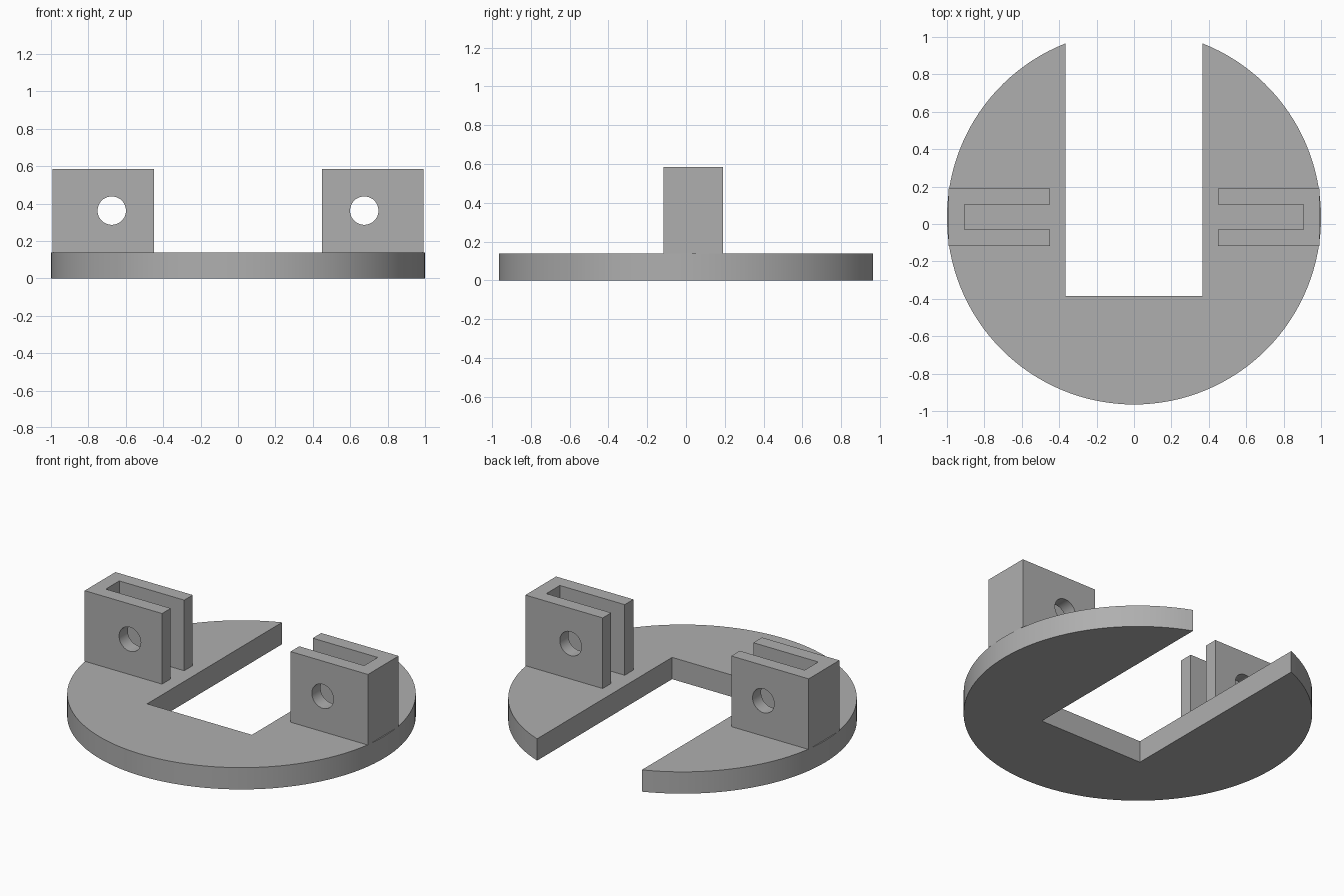
import bpy
import bmesh
from math import asin, cos, sin, pi, radians

cube = bpy.data.objects.get("Cube")
if cube:
    bpy.data.objects.remove(cube, do_unlink=True)

grey = bpy.data.materials.new("plain grey")
grey.use_nodes = True
grey.diffuse_color = (0.43, 0.43, 0.43, 1)
grey.node_tree.nodes["Principled BSDF"].inputs["Base Color"].default_value = grey.diffuse_color

CENTRE_Y = 0.035
PLATE_TOP = 0.138
SLOT_HALF = 0.367


def extrude_profile(name, points, bottom, top):
    """Solid made by raising a flat outline from bottom to top."""
    bm = bmesh.new()
    face = bm.faces.new([bm.verts.new((x, y, bottom)) for x, y in points])
    raised = bmesh.ops.extrude_face_region(bm, geom=[face])["geom"]
    verts = [v for v in raised if isinstance(v, bmesh.types.BMVert)]
    bmesh.ops.translate(bm, verts=verts, vec=(0, 0, top - bottom))
    bmesh.ops.recalc_face_normals(bm, faces=bm.faces)
    mesh = bpy.data.meshes.new(name)
    bm.to_mesh(mesh)
    bm.free()
    mesh.materials.append(grey)
    obj = bpy.data.objects.new(name, mesh)
    bpy.context.collection.objects.link(obj)
    return obj


def smooth(obj):
    bpy.ops.object.select_all(action="DESELECT")
    obj.select_set(True)
    bpy.context.view_layer.objects.active = obj
    bpy.ops.object.shade_smooth_by_angle(angle=radians(30))


# Round base plate with a rectangular slot open to the back
start = pi / 2 + asin(SLOT_HALF)
sweep = 2 * pi - 2 * asin(SLOT_HALF)
steps = 112
outline = [(cos(start + sweep * i / steps), CENTRE_Y + sin(start + sweep * i / steps))
           for i in range(steps + 1)]
outline += [(SLOT_HALF, -0.385), (-SLOT_HALF, -0.385)]
smooth(extrude_profile("base_plate", outline, 0, PLATE_TOP))

# Pair of U-shaped brackets, open towards the middle, each with a pin hole
for side, label in ((1, "left"), (-1, "right")):
    inner, outer, web = 0.45, 0.992, 0.905
    front, back, gap_front, gap_back = -0.117, 0.19, -0.03, 0.105
    profile = [(inner, front), (outer, front), (outer, back), (inner, back),
               (inner, gap_back), (web, gap_back), (web, gap_front), (inner, gap_front)]
    bracket = extrude_profile(label + "_bracket", [(side * x, y) for x, y in profile],
                              PLATE_TOP, 0.585)

    bpy.ops.mesh.primitive_cylinder_add(vertices=48, radius=0.076, depth=1,
                                        location=(side * 0.675, CENTRE_Y, 0.362),
                                        rotation=(pi / 2, 0, 0))
    cutter = bpy.context.object
    cutter.name = label + "_pin_hole_cutter"
    cutter.hide_render = True
    cutter.data.materials.append(grey)

    hole = bracket.modifiers.new("pin hole", "BOOLEAN")
    hole.operation = "DIFFERENCE"
    hole.solver = "EXACT"
    hole.object = cutter
    bpy.context.view_layer.objects.active = bracket
    bpy.ops.object.modifier_apply(modifier=hole.name)
    bpy.data.objects.remove(cutter, do_unlink=True)
    smooth(bracket)
